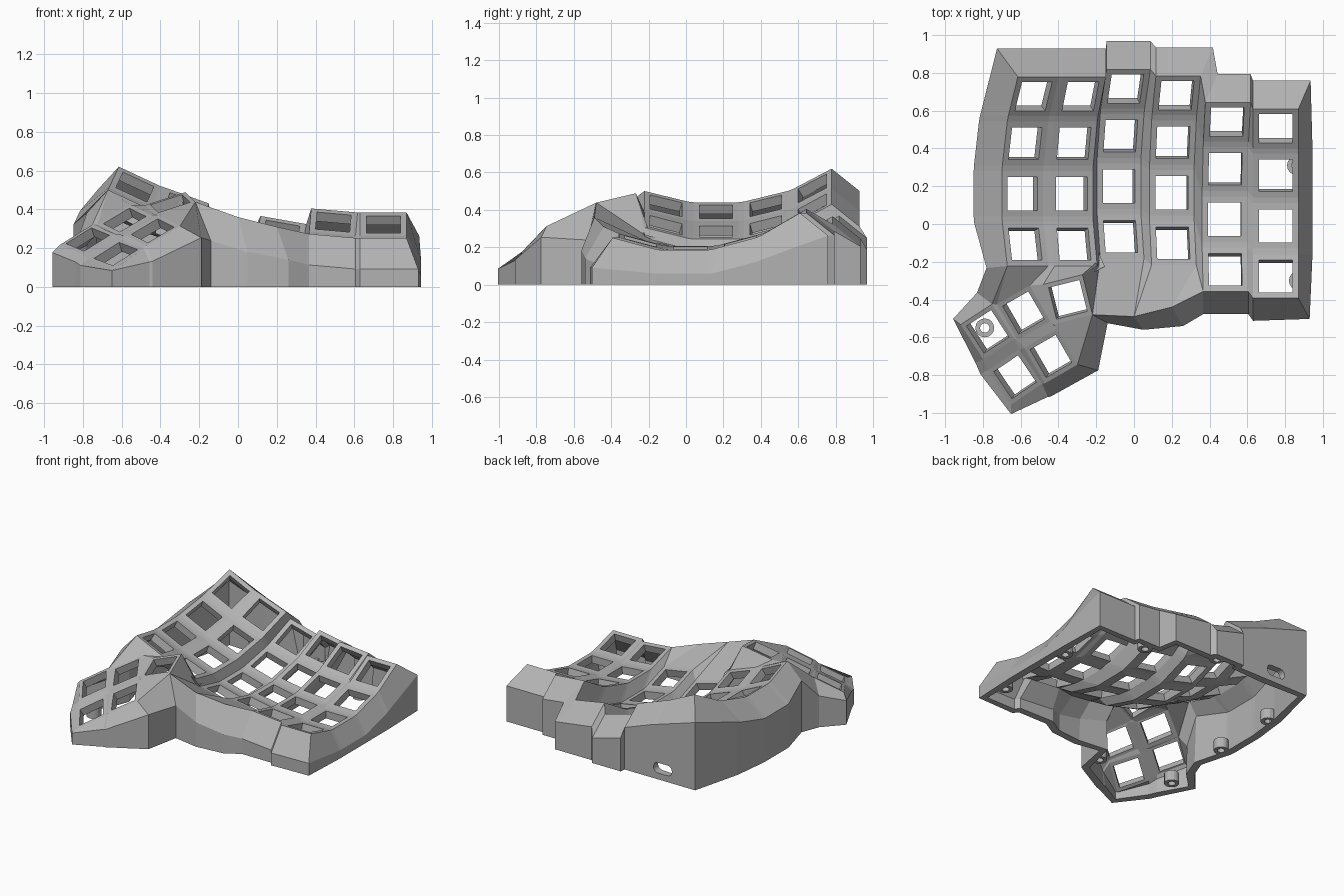
import bpy, bmesh
from math import sin, cos, radians
from mathutils import Vector

if "Cube" in bpy.data.objects:
    bpy.data.objects.remove(bpy.data.objects["Cube"])

mat = bpy.data.materials.new("warm_grey_plastic")
mat.use_nodes = True
grey = (0.45, 0.45, 0.45, 1)
mat.diffuse_color = grey
mat.node_tree.nodes["Principled BSDF"].inputs["Base Color"].default_value = grey

HALF, HOLE, RADIUS = 0.12, 0.088, 1.03
UP = Vector((0, 0, 1))
SIGNS = [(-1, 1), (1, 1), (1, -1), (-1, -1)]   # back-left, back-right, front-right, front-left
bm = bmesh.new()


def make_object(name, mesh_bm):
    mesh = bpy.data.meshes.new(name)
    mesh_bm.to_mesh(mesh)
    mesh_bm.free()
    mesh.materials.append(mat)
    obj = bpy.data.objects.new(name, mesh)
    bpy.context.collection.objects.link(obj)
    return obj


def key_plate(centre, across, along, half):
    """Square plate with a square opening; returns its four outer corners."""
    outer = [bm.verts.new(centre + half * (across * s + along * t)) for s, t in SIGNS]
    inner = [bm.verts.new(centre + HOLE * (across * s + along * t)) for s, t in SIGNS]
    for i in range(4):
        j = (i + 1) % 4
        bm.faces.new((outer[i], outer[j], inner[j], inner[i]))
    return outer


# Finger key columns: centre x, y, z and roll
columns = [(-0.59, 0.16, 0.39, 25), (-0.33, 0.16, 0.285, 20), (-0.08, 0.2, 0.145, 15),
           (0.2, 0.165, 0.15, 10), (0.48, 0.025, 0.197, 5), (0.75, -0.01, 0.185, 0)]
grid = []                                       # grid[strip][row], rows run back to front
for x, y, z, roll in columns:
    b = radians(roll)
    across, normal = Vector((cos(b), 0, -sin(b))), Vector((sin(b), 0, cos(b)))
    left, right = [], []
    for pitch in (30, 15, 0, -15):
        a = radians(pitch)
        centre = Vector((x, y + RADIUS * sin(a), z)) + normal * RADIUS * (1 - cos(a))
        along = Vector((0, cos(a), 0)) + normal * sin(a)
        bl, br, fr, fl = key_plate(centre, across, along, HALF)
        left += [bl, fl]
        right += [br, fr]
    grid += [left, right]

# Webs between the finger plates
for i in range(len(grid) - 1):
    for j in range(7):
        if i % 2 or j % 2:
            bm.faces.new((grid[i][j], grid[i + 1][j], grid[i + 1][j + 1], grid[i][j + 1]))


# Thumb cluster plates
def thumb_key(x, y, z, yaw, gx, gy):
    a = radians(yaw)
    def axis(dx, dy):
        return Vector((dx, dy, gx * dx + gy * dy)).normalized()
    return key_plate(Vector((x, y, z)), axis(cos(a), sin(a)), axis(-sin(a), cos(a)), 0.112)


inner_key = thumb_key(-0.35, -0.4, 0.43, 14, 0.25, 0.3)
mid_key = thumb_key(-0.585, -0.47, 0.345, 30, 0.318, 0.472)
outer_key = thumb_key(-0.775, -0.57, 0.245, 33, 0.318, 0.472)
low_key = thumb_key(-0.44, -0.7, 0.29, 30, 0.318, 0.472)
tip_key = thumb_key(-0.63, -0.81, 0.17, 34, 0.318, 0.472)
front = [strip[-1] for strip in grid]
edge_a = bm.verts.new((0.0, -0.49, 0.36))
edge_b = bm.verts.new((0.2, -0.44, 0.31))

# Webs inside the thumb cluster and across to the finger plates
for face in [
    (outer_key[1], mid_key[0], mid_key[3], outer_key[2]),
    (mid_key[1], inner_key[0], inner_key[3], mid_key[2]),
    (tip_key[1], low_key[0], low_key[3], tip_key[2]),
    (outer_key[3], outer_key[2], tip_key[1], tip_key[0]),
    (mid_key[3], mid_key[2], low_key[1], low_key[0]),
    (outer_key[2], mid_key[3], low_key[0], tip_key[1]),
    (mid_key[2], inner_key[3], low_key[1]),
    (inner_key[3], inner_key[2], low_key[2], low_key[1]),
    (front[0], mid_key[0], outer_key[1]),
    (front[0], front[1], mid_key[1], mid_key[0]),
    (front[1], front[2], inner_key[0], mid_key[1]),
    (front[2], front[3], inner_key[1], inner_key[0]),
    (front[3], front[4], inner_key[1]),
    (front[4], inner_key[2], inner_key[1]),
    (front[4], front[5], edge_a, inner_key[2]),
    (front[5], front[6], edge_a),
    (front[6], front[7], edge_b, edge_a),
    (front[7], front[8], edge_b),
]:
    bm.faces.new(face)

# Perimeter: each top vertex with the offset of its bevel rim
last = len(grid) - 1
border = []
for i, strip in enumerate(grid):
    dx = -0.11 if i == 0 else 0.065 if i in (7, 8, last) else 0
    border.append((strip[0], (dx, 0.15, -0.12)))
border += [(v, (0.075, 0, -0.13)) for v in grid[last][1:-1]]
border.append((front[last], (0.06, -0.11, -0.16)))
border += [(front[i], (0, -0.12, -0.16)) for i in (10, 9, 8)]
border += [(edge_b, (0.06, -0.1, -0.17)), (edge_a, (0.05, -0.07, -0.18)),
           (inner_key[2], (0.08, -0.045, -0.2)), (low_key[2], (0.11, -0.03, -0.06)),
           (low_key[3], (0.03, -0.07, -0.08)), (tip_key[2], (0.03, -0.07, -0.07)),
           (tip_key[3], (0, -0.05, -0.01)), (tip_key[0], (-0.04, -0.02, -0.03)),
           (outer_key[3], (-0.04, -0.02, -0.04)), (outer_key[0], (-0.04, 0.03, -0.04)),
           (outer_key[1], (-0.08, 0.06, -0.09))]
border.append((front[0], (-0.11, -0.01, -0.12)))
border += [(v, (-0.15, 0, -0.12)) for v in reversed(grid[0][1:-1])]

# Bevelled rim and outer walls down to the ground
loops = []
for v, offset in border:
    rim = v.co + Vector(offset)
    rim.z = max(rim.z, 0.06)
    loops.append((v, bm.verts.new(rim), bm.verts.new((rim.x, rim.y, 0))))
for p, q in zip(loops, loops[1:] + loops[:1]):
    for k in range(2):
        bm.faces.new((p[k], q[k], q[k + 1], p[k + 1]))

bmesh.ops.recalc_face_normals(bm, faces=bm.faces)
bm.faces.ensure_lookup_table()
if bm.faces[0].normal.dot(UP) < 0:
    bmesh.ops.reverse_faces(bm, faces=bm.faces)
case = make_object("case_shell", bm)
shell = case.modifiers.new("wall_thickness", "SOLIDIFY")
shell.thickness = 0.055
shell.offset = -1

# Rounded cable slot through the back wall
slot_bm = bmesh.new()
bmesh.ops.create_cube(slot_bm, size=1)
bmesh.ops.scale(slot_bm, vec=(0.15, 0.3, 0.075), verts=slot_bm.verts)
long_edges = [e for e in slot_bm.edges if abs(e.verts[0].co.y - e.verts[1].co.y) > 0.1]
bmesh.ops.bevel(slot_bm, geom=long_edges, offset=0.035, segments=4, profile=0.5, affect="EDGES")
bmesh.ops.translate(slot_bm, vec=(-0.46, 0.94, 0.085), verts=slot_bm.verts)
slot = make_object("cable_slot_cutter", slot_bm)
slot.hide_render = True
cut = case.modifiers.new("cable_slot", "BOOLEAN")
cut.operation = "DIFFERENCE"
cut.object = slot
bpy.context.view_layer.objects.active = case
for name in ("wall_thickness", "cable_slot"):
    bpy.ops.object.modifier_apply(modifier=name)
bpy.data.objects.remove(slot)

# Screw bosses standing inside the wall
N = 16
for x, y in [(0.87, -0.3), (0.86, 0.31), (0.5, 0.71), (0.04, 0.91), (-0.75, 0.5),
             (-0.76, 0), (-0.22, -0.62), (-0.79, -0.55)]:
    ring = bmesh.new()
    rows = []
    for r, z in ((0.05, 0), (0.05, 0.075), (0.025, 0.075), (0.025, 0)):
        rows.append([ring.verts.new((x + r * cos(radians(360 * i / N)),
                                     y + r * sin(radians(360 * i / N)), z)) for i in range(N)])
    for k in range(4):
        lo, hi = rows[k], rows[(k + 1) % 4]
        for i in range(N):
            j = (i + 1) % N
            ring.faces.new((lo[i], lo[j], hi[j], hi[i]))
    make_object("screw_boss", ring)
